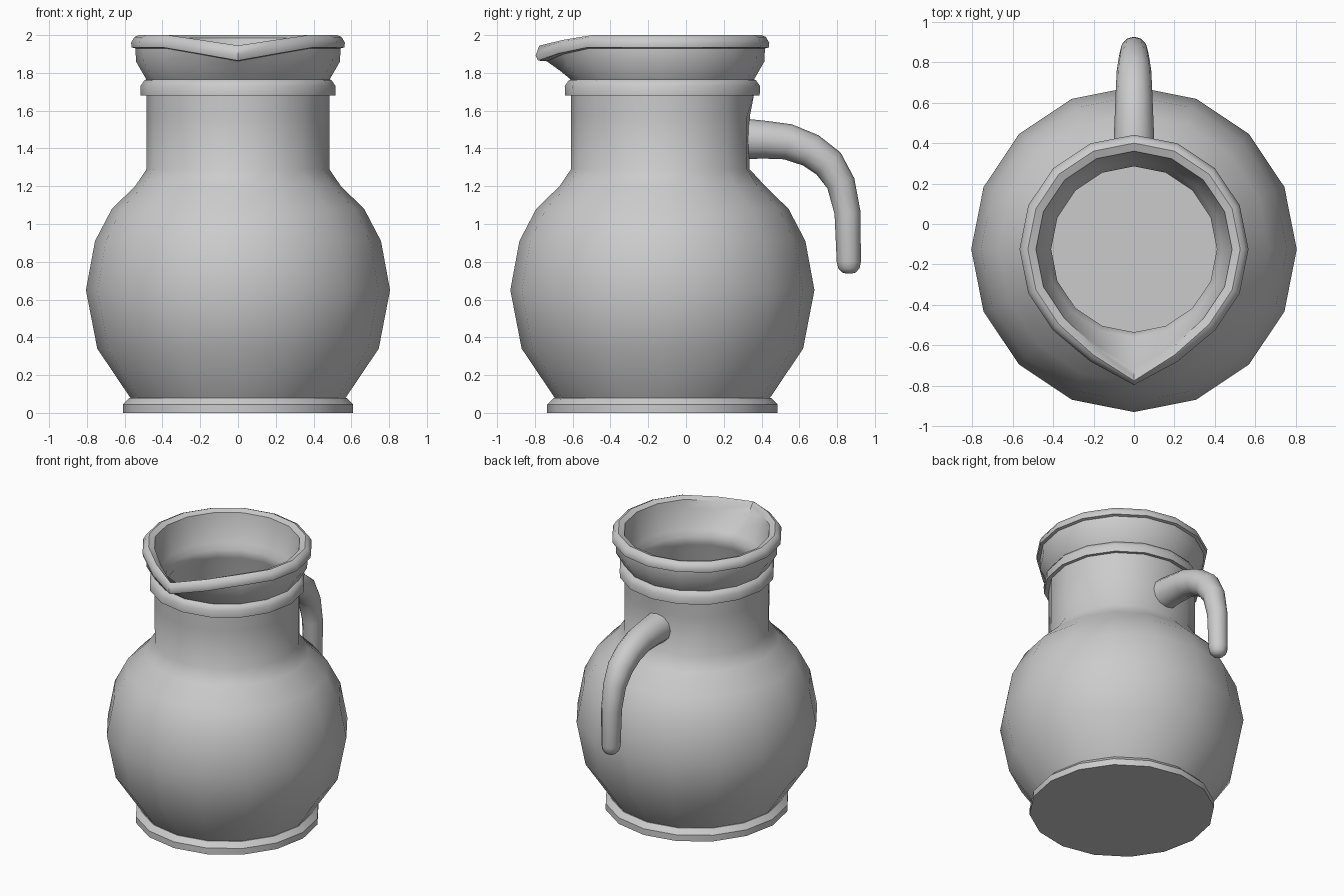
import bpy, bmesh, math
from mathutils import Vector

if "Cube" in bpy.data.objects:
    bpy.data.objects.remove(bpy.data.objects["Cube"])

SIDES = 16
AXIS_Y = -0.125   # the pot's axis sits forward of the origin to balance the handle


def finish(bm, name, angle):
    bmesh.ops.recalc_face_normals(bm, faces=bm.faces)
    mesh = bpy.data.meshes.new(name)
    bm.to_mesh(mesh)
    bm.free()
    ob = bpy.data.objects.new(name, mesh)
    bpy.context.collection.objects.link(ob)
    bpy.ops.object.select_all(action='DESELECT')
    ob.select_set(True)
    bpy.context.view_layer.objects.active = ob
    bpy.ops.object.shade_smooth_by_angle(angle=math.radians(angle))
    return ob


def skin(bm, loops):
    """Bridge successive vertex loops with quads and cap both ends."""
    for a, b in zip(loops, loops[1:]):
        n = len(a)
        for i in range(n):
            j = (i + 1) % n
            bm.faces.new((a[i], a[j], b[j], b[i]))
    bm.faces.new(loops[0])
    bm.faces.new(loops[-1])


# Pot profile, outside up then inside down: radius, z, spout pull, spout drop, back dent
profile = [
    (0.61, 0.0), (0.61, 0.045), (0.575, 0.08),                      # foot
    (0.57, 0.08), (0.745, 0.34), (0.805, 0.65), (0.757, 0.91),      # belly
    (0.668, 1.08), (0.545, 1.20), (0.484, 1.29, 0, 0, 0.022),
    (0.485, 1.57, 0, 0, 0.022), (0.485, 1.685),                     # neck
    (0.515, 1.68), (0.517, 1.73), (0.495, 1.762),                   # collar
    (0.485, 1.765), (0.54, 1.86, 0.0, 0.05), (0.543, 1.93, 0.07, 0.068),
    (0.563, 1.935, 0.095, 0.07), (0.566, 1.96, 0.105, 0.068),       # rim
    (0.548, 1.99, 0.11, 0.06), (0.525, 2.0, 0.125, 0.055), (0.485, 1.985, 0.145, 0.06),
    (0.475, 1.93, 0.12, 0.06), (0.435, 1.79), (0.41, 1.75), (0.41, 1.69),
    (0.45, 1.62, 0, 0, 0.01), (0.45, 1.31, 0, 0, 0.01),             # inside
    (0.51, 1.18), (0.635, 1.06), (0.722, 0.90), (0.77, 0.65),
    (0.71, 0.36), (0.54, 0.10),
]
bm = bmesh.new()
loops = []
for row in profile:
    r, z, pull, drop, dent = row + (0,) * (5 - len(row))
    loop = []
    for i in range(SIDES):
        a = 2 * math.pi * i / SIDES
        x, y, h = r * math.cos(a), AXIS_Y + r * math.sin(a), z
        if i == 12:                    # spout tip
            y, h = y - pull, z - drop
        elif i in (11, 13):            # spout sides
            y, h = y - pull * 0.3, z - drop * 0.45
        elif i == 4:                   # flattened neck behind the handle root
            y -= dent
        loop.append(bm.verts.new((x, y, h)))
    loops.append(loop)
skin(bm, loops)
finish(bm, "pot", 42)

# Handle: tapered tube along a curved path (y, z, radius), rounded at the free end
path = [
    (0.325, 1.45, 0.106), (0.42, 1.446, 0.1), (0.54, 1.435, 0.095), (0.66, 1.39, 0.09),
    (0.755, 1.32, 0.086), (0.82, 1.215, 0.076), (0.855, 1.06, 0.069),
    (0.862, 0.80, 0.064), (0.863, 0.765, 0.056), (0.863, 0.743, 0.035), (0.863, 0.737, 0.012),
]
bm = bmesh.new()
loops = []
pts = [Vector((0, y, z)) for y, z, r in path]
for k, (y, z, r) in enumerate(path):
    t = (pts[min(k + 1, len(pts) - 1)] - pts[max(k - 1, 0)]).normalized()
    side = Vector((1, 0, 0))
    up = side.cross(t)
    loops.append([bm.verts.new(pts[k] + r * (math.cos(a) * side + math.sin(a) * up))
                  for a in (2 * math.pi * i / 12 for i in range(12))])
skin(bm, loops)
finish(bm, "handle", 60)
